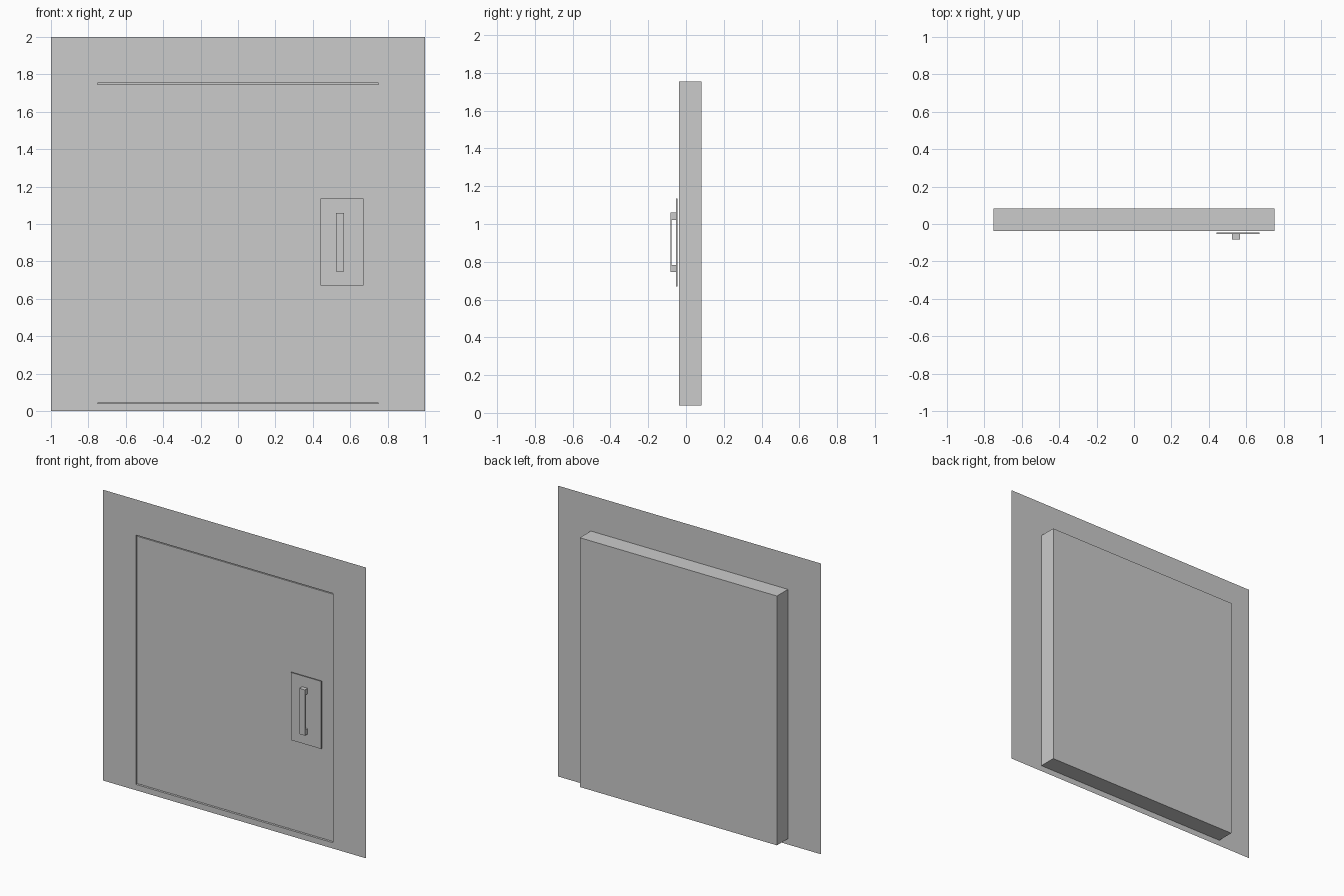
import bpy, bmesh

if "Cube" in bpy.data.objects:
    bpy.data.objects.remove(bpy.data.objects["Cube"])


def make_object(name, bm):
    bmesh.ops.remove_doubles(bm, verts=bm.verts, dist=1e-5)
    bmesh.ops.recalc_face_normals(bm, faces=bm.faces)
    mesh = bpy.data.meshes.new(name)
    bm.to_mesh(mesh)
    bm.free()
    obj = bpy.data.objects.new(name, mesh)
    bpy.context.collection.objects.link(obj)
    return obj


def box(name, x, y, z, open_front=False):
    bm = bmesh.new()
    bmesh.ops.create_cube(bm, size=1)
    for v in bm.verts:
        v.co = [lo + (c + 0.5) * (hi - lo) for c, (lo, hi) in zip(v.co, (x, y, z))]
    if open_front:
        bm.normal_update()
        front = [f for f in bm.faces if f.normal.y < -0.9]
        bmesh.ops.delete(bm, geom=front, context='FACES_ONLY')
    return make_object(name, bm)


def extruded_profile(name, points, x0, x1):
    """Extrude a closed (y, z) outline along x."""
    bm = bmesh.new()
    face = bm.faces.new([bm.verts.new((x0, y, z)) for y, z in points])
    ext = bmesh.ops.extrude_face_region(bm, geom=[face])
    moved = [g for g in ext["geom"] if isinstance(g, bmesh.types.BMVert)]
    bmesh.ops.translate(bm, verts=moved, vec=(x1 - x0, 0, 0))
    return make_object(name, bm)


WALL_Y, BACK_Y = -0.037, 0.083
X, Z = (-0.75, 0.75), (0.04, 1.755)

# Thin wall sheet with the door opening
bm = bmesh.new()
outer = [(-1, 0), (1, 0), (1, 2), (-1, 2)]
inner = [(X[0], Z[0]), (X[1], Z[0]), (X[1], Z[1]), (X[0], Z[1])]
ov = [bm.verts.new((x, WALL_Y, z)) for x, z in outer]
iv = [bm.verts.new((x, WALL_Y, z)) for x, z in inner]
for i in range(4):
    j = (i + 1) % 4
    bm.faces.new((ov[i], ov[j], iv[j], iv[i]))
make_object("wall_sheet", bm)

# Recess box behind the opening
box("recess_box", X, (WALL_Y, BACK_Y), Z, open_front=True)

# Door leaf, slightly sunk, with gaps above and below
box("door_leaf", X, (WALL_Y + 0.008, 0.04), (0.044, 1.745))

# Handle plate
box("handle_plate", (0.44, 0.67), (-0.053, -0.046), (0.67, 1.135))

# Pull handle: flat bar with a foot at each end
extruded_profile("pull_handle", [
    (-0.053, 0.745), (-0.083, 0.745), (-0.083, 1.06), (-0.053, 1.06),
    (-0.053, 1.022), (-0.077, 1.022), (-0.077, 0.783), (-0.053, 0.783),
], 0.525, 0.567)
